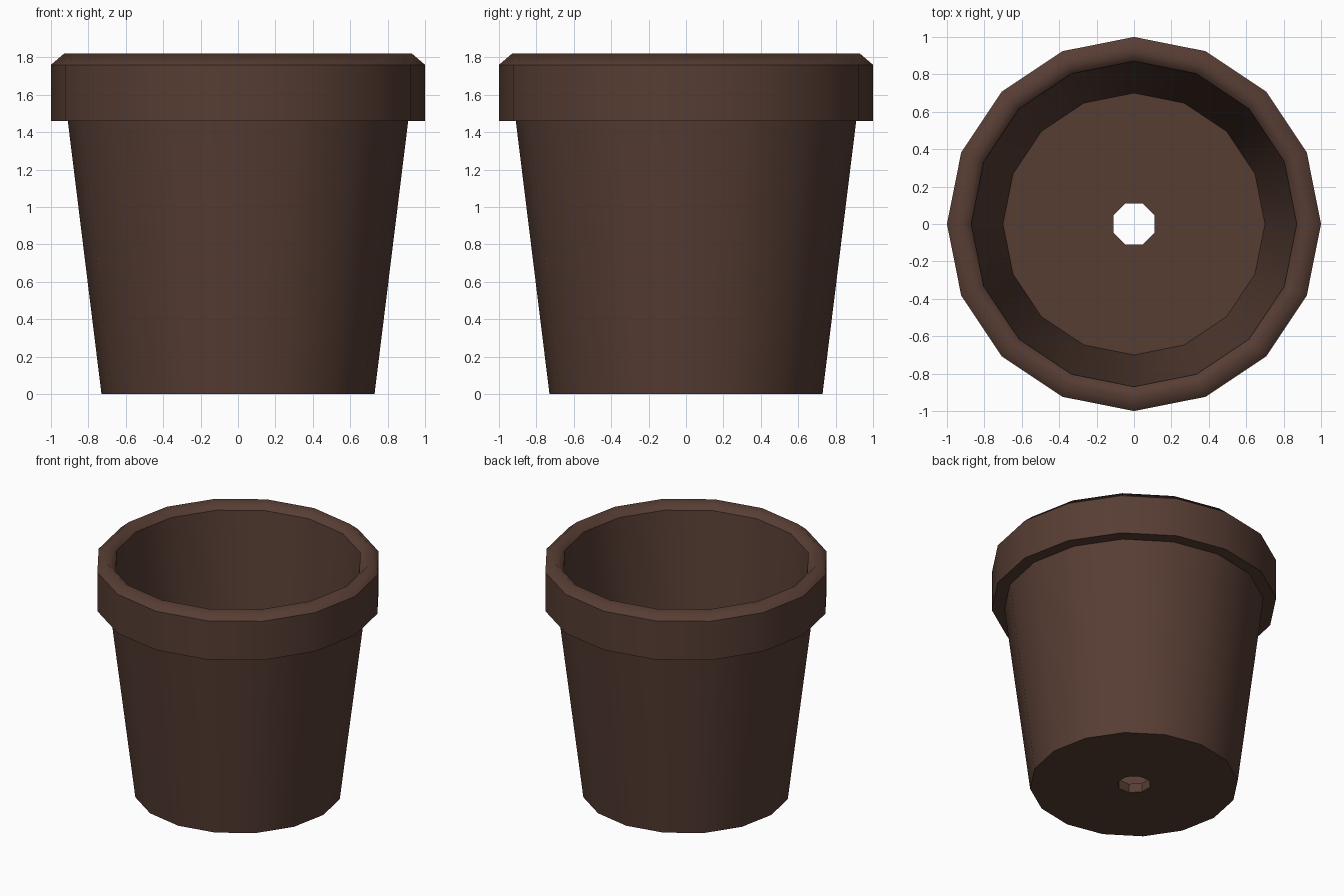
import bpy, bmesh, math

if "Cube" in bpy.data.objects:
    bpy.data.objects.remove(bpy.data.objects["Cube"])

SIDES = 16
clay = bpy.data.materials.new("dark brown clay")
clay.diffuse_color = (0.095, 0.047, 0.034, 1)
clay.use_nodes = True
clay.node_tree.nodes["Principled BSDF"].inputs["Base Color"].default_value = clay.diffuse_color

bm = bmesh.new()


def ring(radius, z, sides=SIDES, turn=0.0):
    """Closed loop of edges at a given height."""
    vs = [bm.verts.new((radius * math.cos(turn + math.tau * i / sides),
                        radius * math.sin(turn + math.tau * i / sides), z))
          for i in range(sides)]
    return [bm.edges.new((vs[i], vs[(i + 1) % sides])) for i in range(sides)]


# Wall profile from outer foot, over the rim, to inner floor: radius, z, crisp edge
profile = [(0.73, 0.0, True), (0.91, 1.46, True), (1.0, 1.46, True),
           (1.0, 1.76, True), (0.93, 1.82, False), (0.87, 1.76, True),
           (0.70, 0.07, True)]
rings = [ring(r, z) for r, z, _ in profile]

# Octagonal drainage hole through the floor
hole = [ring(0.119, z, 8, math.pi / 8) for z in (0.0, 0.07)]

# Skin walls, floor, hole and underside
loops = rings + [hole[1], hole[0], rings[0]]
for a, b in zip(loops, loops[1:]):
    bmesh.ops.bridge_loops(bm, edges=a + b)
bmesh.ops.recalc_face_normals(bm, faces=bm.faces)

# Smooth round the pot, crisp at the profile corners
for f in bm.faces:
    f.smooth = True
for loop, (_, _, crisp) in zip(rings, profile):
    for e in loop:
        e.smooth = not crisp
for loop in hole:
    for e in loop:
        e.smooth = False
# Hole walls are flat
for e in bm.edges:
    if all(math.hypot(v.co.x, v.co.y) < 0.2 for v in e.verts):
        e.smooth = False

mesh = bpy.data.meshes.new("flower_pot")
bm.to_mesh(mesh)
bm.free()
mesh.materials.append(clay)
pot = bpy.data.objects.new("flower_pot", mesh)
bpy.context.collection.objects.link(pot)
